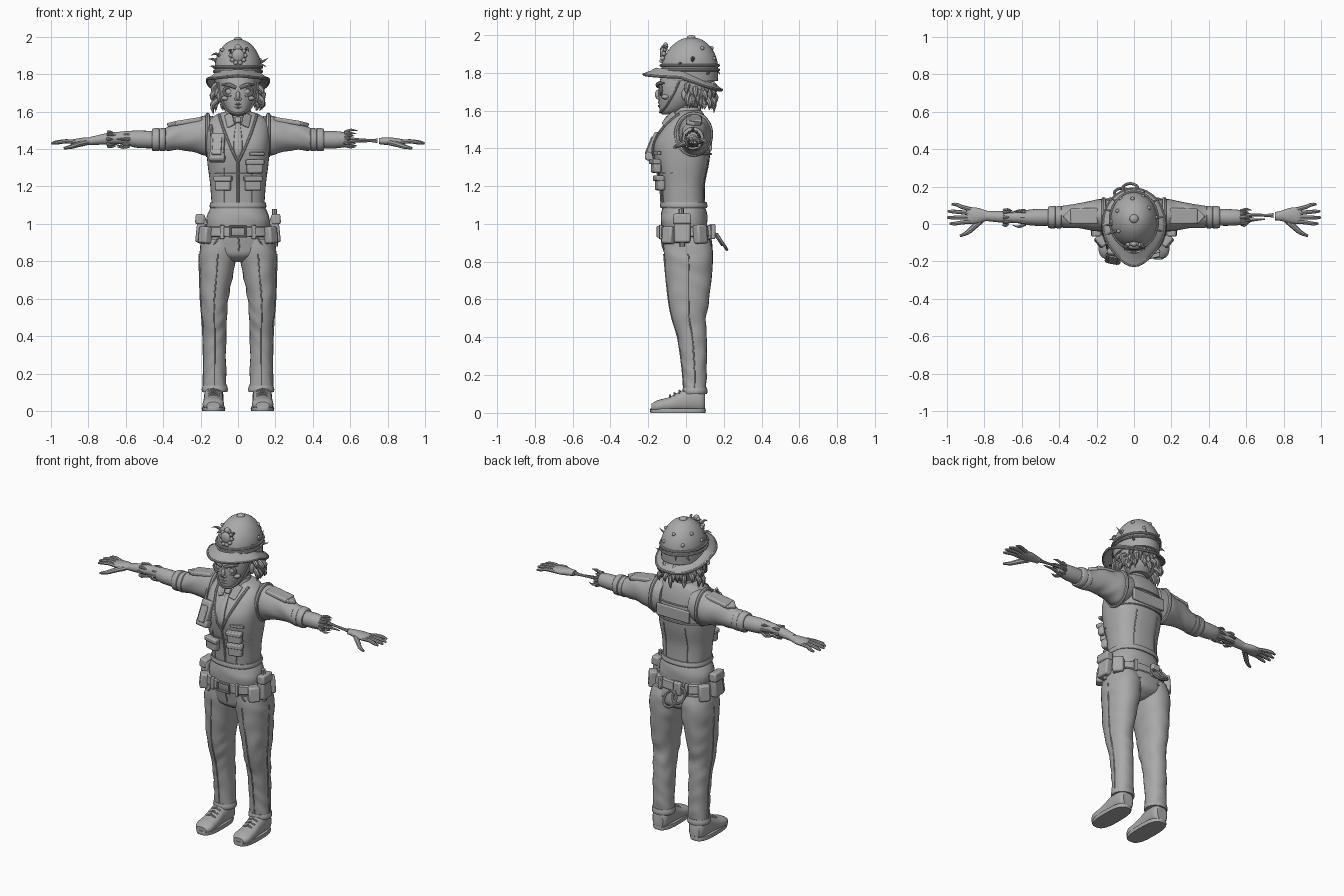
import bpy, bmesh, math, random
from mathutils import Vector, Matrix, Euler

random.seed(4)
grey = bpy.data.materials.new("clay_grey")
grey.diffuse_color = (0.4, 0.4, 0.4, 1)


def finish(name, bm, mirror=False, bevel=0):
    bmesh.ops.recalc_face_normals(bm, faces=bm.faces)
    me = bpy.data.meshes.new(name)
    bm.to_mesh(me)
    bm.free()
    me.materials.append(grey)
    ob = bpy.data.objects.new(name, me)
    bpy.context.collection.objects.link(ob)
    if bevel:
        m = ob.modifiers.new("bevel", 'BEVEL')
        m.width, m.segments = bevel, 2
    if mirror:
        ob.modifiers.new("mirror", 'MIRROR').use_mirror_merge = False
    return ob


def dense(pts, k):
    """Smooth interpolation through a list of tuples."""
    out = []
    for i in range(len(pts) - 1):
        p = [pts[max(i - 1, 0)], pts[i], pts[i + 1], pts[min(i + 2, len(pts) - 1)]]
        for j in range(k):
            t = j / k
            out.append(tuple(0.5 * (2*b + (c-a)*t + (2*a-5*b+4*c-d)*t*t + (3*b-a-3*c+d)*t**3)
                             for a, b, c, d in zip(*p)))
    return out + [tuple(pts[-1])]


def skin(name, rings, mirror=False, caps=True, closed=False):
    bm = bmesh.new()
    vs = [[bm.verts.new(p) for p in r] for r in rings]
    n = len(vs[0])
    for a, b in zip(vs, vs[1:] + (vs[:1] if closed else [])):
        for i in range(n):
            bm.faces.new((a[i], a[(i+1) % n], b[(i+1) % n], b[i]))
    if caps and not closed:
        bm.faces.new(vs[0])
        bm.faces.new(vs[-1])
    return finish(name, bm, mirror)


def loft(name, rings, axis='z', n=28, e=2.0, k=4, wrinkle=0, mirror=False):
    """Rings are (position on axis, centre u, centre v, radius u, radius v)."""
    out = []
    for a, cu, cv, ru, rv in dense(rings, k):
        ring = []
        for i in range(n):
            t = math.tau * i / n
            c, s = math.cos(t), math.sin(t)
            f = wrinkle * math.sin(55*a + 2.5*math.sin(2*t + 9*a)) * (0.6 + 0.4*math.sin(3*t + 17*a))
            u = cu + (ru + f) * math.copysign(abs(c)**(2/e), c)
            v = cv + (rv + f) * math.copysign(abs(s)**(2/e), s)
            ring.append({'z': (u, v, a), 'x': (a, u, v), 'y': (u, a, v)}[axis])
        out.append(ring)
    return skin(name, out, mirror)


def box(name, c, size, rot=(0, 0, 0), bevel=0.006, mirror=False):
    bm = bmesh.new()
    m = Matrix.LocRotScale(Vector(c), Euler([math.radians(a) for a in rot]), Vector(size))
    bmesh.ops.create_cube(bm, size=1, matrix=m)
    return finish(name, bm, mirror, bevel)


def wire(name, paths, r=0.005, mirror=False, cyclic=False, k=1):
    """Round cords; a fourth value on a point scales its thickness."""
    cu = bpy.data.curves.new(name, 'CURVE')
    cu.dimensions, cu.bevel_depth, cu.bevel_resolution, cu.use_fill_caps = '3D', r, 2, True
    for path in paths:
        pts = dense([tuple(p) + (1,) if len(p) == 3 else tuple(p) for p in path], k)
        s = cu.splines.new('POLY')
        s.points.add(len(pts) - 1)
        for q, p in zip(s.points, pts):
            q.co, q.radius = (p[0], p[1], p[2], 1), max(p[3], 0.02)
        s.use_cyclic_u = cyclic
    cu.materials.append(grey)
    ob = bpy.data.objects.new(name, cu)
    bpy.context.collection.objects.link(ob)
    bpy.ops.object.select_all(action='DESELECT')
    ob.select_set(True)
    bpy.context.view_layer.objects.active = ob
    bpy.ops.object.convert(target='MESH')
    ob = bpy.context.view_layer.objects.active
    if mirror:
        ob.modifiers.new("mirror", 'MIRROR').use_mirror_merge = False
    return ob


def balls(name, items, mirror=False):
    bm = bmesh.new()
    for c, r in items:
        m = Matrix.LocRotScale(Vector(c), None, Vector(r))
        bmesh.ops.create_uvsphere(bm, u_segments=14, v_segments=8, radius=1, matrix=m)
    return finish(name, bm, mirror)


def arc(c, ru, rv, axis, n=24, a0=0, a1=math.tau):
    pts = []
    for i in range(n):
        t = a0 + (a1 - a0) * i / n
        u, v = ru*math.cos(t), rv*math.sin(t)
        d = {'x': (0, u, v), 'y': (u, 0, v), 'z': (u, v, 0)}[axis]
        pts.append(tuple(p + q for p, q in zip(c, d)))
    return pts


# torso vest, with a lookup for its surface
VEST = [(1.08, 0, -.012, .14, .115), (1.13, 0, -.015, .143, .115), (1.22, 0, -.018, .15, .12),
        (1.32, 0, -.02, .163, .142), (1.42, 0, -.02, .17, .15), (1.5, 0, -.005, .17, .125),
        (1.55, 0, .01, .155, .097), (1.585, 0, .02, .115, .072), (1.60, 0, .02, .07, .06)]


def surf(x, z, side=-1, off=0.0):
    _, _, cy, rx, ry = min(dense(VEST, 10), key=lambda r: abs(r[0] - z))
    return (x, cy + side * (ry * max(0, 1 - abs(x / rx)**2.5)**0.4 + off), z)


loft("vest", VEST, e=2.5, n=40)
loft("vest_hem", [(1.085, 0, -.012, .148, .122), (1.095, 0, -.012, .152, .126), (1.115, 0, -.013, .148, .122)], n=40, e=2.4)
loft("shirt_waist", [(.97, 0, -.01, .168, .12), (1.02, 0, -.01, .17, .124), (1.06, 0, -.01, .158, .12),
                     (1.1, 0, -.012, .138, .11)], e=2.3, wrinkle=.002)
wire("vest_neck_edge", [[surf(x, z) for x, z in ((.1, 1.58), (.085, 1.53), (.06, 1.46), (.025, 1.38), (.006, 1.34))]], .008, True, k=4)
wire("vest_zip", [[surf(0, 1.09 + .05*i) for i in range(6)]], .007)
wire("vest_seams", [[surf(.075, 1.1 + .04*i) for i in range(6)], [surf(.075, 1.1 + .04*i, 1) for i in range(7)],
                    [surf(.03*i, 1.27) for i in range(6)]], .003, True)
wire("vest_armhole", [arc((.162, .04, 1.475), .092, .108, 'x')], .012, True, True)
box("back_panel", surf(0, 1.425, 1), (.23, .016, .075))
wire("back_panel_trim", [[surf(-.15 + .03*i, z, 1, .004) for i in range(11)] for z in (1.37, 1.48)], .005)
# vest pockets, radio and name strip
for i, (x, z, w, h) in enumerate([(-.08, 1.215, .085, .075), (.08, 1.215, .085, .075), (.09, 1.305, .085, .07)]):
    p = surf(x, z)
    turn = 14 if x > 0 else -14
    box("pocket_%d" % i, (x, p[1] - .012, z), (w, .04, h), (0, 0, turn), .01)
    box("pocket_flap_%d" % i, (x, p[1] - .02, z + h*.36), (w + .012, .04, h*.38), (0, 0, turn))
box("name_strip", surf(.1, 1.375), (.08, .02, .018), (0, 0, 15), .003)
box("radio", (-.11, -.168, 1.41), (.075, .045, .155), (-22, 0, -10), .01)
box("radio_face", (-.113, -.192, 1.415), (.05, .012, .1), (-22, 0, -10), .004)
box("radio_pouch", (-.112, -.185, 1.355), (.085, .05, .045), (-22, 0, -10), .01)
wire("radio_aerial", [[(-.14, -.13, 1.47), (-.145, -.1, 1.53)]], .009)

# neck, shirt collar and tie
loft("neck", [(1.5, 0, .01, .065, .065), (1.58, 0, .005, .055, .06), (1.66, 0, 0, .055, .06)])
loft("collar", [(1.555, 0, .01, .085, .08), (1.585, 0, .005, .075, .075), (1.615, 0, .01, .066, .07)], n=24)
box("collar_point", (.045, -.09, 1.555), (.045, .014, .09), (-35, 28, 20), .005, True)
box("tie_knot", (0, -.1, 1.555), (.032, .025, .035), (-35, 0, 0), .007)
loft("tie", [(z, 0, surf(0, z)[1], w, .011) for z, w in ((1.545, .011), (1.47, .021), (1.40, .024), (1.36, .008))], e=3, n=12)

# trousers
loft("hips", [(.795, 0, .01, .03, .07), (.83, 0, .012, .15, .12), (.88, 0, .01, .197, .13),
              (.94, 0, 0, .187, .13), (.99, 0, -.008, .172, .122)], e=2.2, n=36)
LEG = [(.92, .1, .005, .092, .122), (.84, .108, .013, .1, .13), (.75, .114, .015, .092, .124),
       (.6, .126, .015, .075, .108), (.5, .126, .016, .067, .09), (.4, .125, .033, .062, .077),
       (.25, .124, .044, .06, .066), (.14, .124, .047, .062, .06), (.1, .124, .047, .064, .061)]
loft("trouser_leg", LEG, e=2.2, k=7, wrinkle=.0025, mirror=True)
wire("trouser_crease", [[(c, y - r, z) for z, c, y, _, r in LEG[1:]], [(c + r, y, z) for z, c, y, r, _ in LEG[1:]]], .004, True, k=3)
loft("trouser_hem", [(.1, .124, .047, .067, .064), (.115, .124, .047, .07, .067), (.135, .124, .047, .065, .063)], mirror=True)
wire("fly_seam", [[(0, -.132, .94), (.006, -.124, .88), (0, -.1, .83)]], .004, k=3)
wire("trouser_pocket", [[(.1, -.118, .93), (.13, -.112, .89), (.185, -.05, .85)], [(.06, .135, .88), (.13, .125, .875)]], .004, True, k=3)

# belt and gear
loft("belt", [(.93, 0, -.004, .189, .136), (.935, 0, -.004, .194, .14), (.98, 0, -.006, .187, .137), (.985, 0, -.006, .18, .13)], e=2.3, n=40, k=1)
wire("belt_buckle", [[(-.04, -.148, .932), (.04, -.148, .932), (.04, -.148, .985), (-.04, -.148, .985)]], .008, cyclic=True)
box("belt_loop", (.085, -.132, .957), (.022, .02, .075), (0, 0, 10), .004, True)
box("belt_loop_back", (.09, .125, .957), (.022, .02, .075), (0, 0, -10), .004, True)
box("side_pouch", (.2, -.02, .97), (.045, .085, .14), (0, -6, 0), .01, True)
box("side_pouch_flap", (.203, -.02, 1.025), (.05, .095, .055), (0, -6, 0), .01, True)
box("front_pouch", (.175, -.09, .94), (.05, .065, .09), (0, -6, -40), .01, True)
box("hip_pouch", (.18, .075, .945), (.05, .065, .1), (0, -4, 40), .01, True)
wire("baton", [[(.2, -.02, .88), (.195, -.025, 1.08)]], .014)
box("cuff_strap", (-.04, .14, .96), (.05, .03, .08))
wire("handcuffs", [[(x + .04*math.cos(t), y + .026*math.sin(t), z + .04*math.sin(t)*-1) for t in
                   [math.tau*i/20 for i in range(20)]] for x, y, z in ((-.065, .165, .93), (-.02, .19, .905))], .008, cyclic=True)

# shoes
loft("shoe", [(.1, .128, .06, .035, .05), (.08, .128, .065, .05, .065), (.03, .13, .07, .052, .068), (-.03, .131, .058, .051, .056),
              (-.09, .132, .043, .055, .04), (-.15, .132, .035, .056, .032), (-.183, .132, .028, .035, .02)], 'y', e=2.3, mirror=True)
loft("shoe_sole", [(0, .131, -.043, .06, .145), (.012, .131, -.043, .063, .148), (.024, .131, -.043, .06, .145)], e=2.8, mirror=True, k=1)
wire("shoe_laces", [[(.1, y, z - .012), (.131, y, z + .004), (.16, y, z - .012)] for y, z in
                    ((-.01, .124), (-.035, .113), (-.06, .1), (-.085, .088))], .006, True)

# sleeves
loft("sleeve", [(.1, .045, 1.48, .08, .095), (.17, .047, 1.472, .087, .106), (.23, .045, 1.472, .078, .09),
                (.31, .043, 1.47, .066, .075), (.39, .038, 1.452, .056, .06), (.43, .037, 1.45, .05, .052)],
     'x', k=6, wrinkle=.0025, mirror=True)
for i, (a, b) in enumerate(((.385, .422), (.418, .46))):
    loft("sleeve_cuff_%d" % i, [(a, .037, 1.452, .05, .052), (a + .005, .037, 1.452, .06, .062),
                                (b - .005, .036, 1.45, .058, .06), (b, .036, 1.45, .05, .052)], 'x', k=2, mirror=True)
box("shoulder_tab", (.265, .042, 1.548), (.15, .085, .026), (0, 9, 0), .008, True)
box("shoulder_tab_tip", (.34, .04, 1.533), (.058, .058, .022), (0, 10, 45), .006, True)

# forearms: one whole, one torn down to the bones
loft("forearm_whole", [(-.44, .036, 1.45, .045, .046), (-.54, .035, 1.453, .044, .046), (-.62, .036, 1.46, .032, .034),
                       (-.7, .038, 1.455, .031, .03), (-.79, .042, 1.443, .026, .022)], 'x', n=20)
loft("forearm_torn", [(.44, .036, 1.45, .045, .046), (.52, .035, 1.45, .044, .046), (.575, .035, 1.45, .038, .038),
                      (.6, .035, 1.45, .022, .022)], 'x', n=20)
wire("arm_bones", [[(.58, .05, 1.455, 1), (.65, .048, 1.45, .7), (.72, .046, 1.445, .8), (.745, .046, 1.445, 1.2)],
                   [(.58, .02, 1.44, 1), (.64, .022, 1.443, .7), (.7, .026, 1.44, .3)]], .011, k=3)
shreds = []
for x0, d, n in ((.57, 1, 12), (-.58, -1, 8), (-.7, 1, 8)):
    for i in range(n):
        t = math.tau * i / n
        L, q = random.uniform(.03, .075), random.uniform(.9, 1.5)
        c, s = .036*math.cos(t), .036*math.sin(t)
        shreds.append([(x0, .036 + c, 1.453 + s, 1), (x0 + d*L*.5, .036 + c*q, 1.453 + s*q, .8),
                       (x0 + d*L, .036 + c*q*.8, 1.453 + s*q*.9, .05)])
wire("torn_skin", shreds, .009, k=2)

# hands
loft("palm", [(.755, .042, 1.443, .022, .017), (.79, .044, 1.442, .028, .02), (.83, .045, 1.44, .04, .021),
              (.87, .045, 1.438, .045, .017), (.893, .046, 1.437, .042, .012)], 'x', n=18, mirror=True)
wire("fingers", [[(.87, y, 1.438, 1), (.92, (y + t)/2, 1.442, .95), (e - .025, t - .001, 1.436, .85), (e, t, 1.43, .5)]
                 for y, t, e in ((.078, .105, .975), (.057, .068, .995), (.034, .035, .998), (.013, .003, .985))], .0115, True, k=3)
wire("thumb", [[(.81, .025, 1.435, 1.2), (.855, -.015, 1.425, 1.15), (.89, -.045, 1.413, .95), (.93, -.064, 1.405, .5)]], .013, True, k=3)

# head and face
loft("head", [(1.578, 0, -.095, .025, .03), (1.595, 0, -.08, .05, .058), (1.63, 0, -.058, .074, .085), (1.68, 0, -.04, .094, .106),
              (1.74, 0, -.025, .102, .118), (1.82, 0, 0, .1, .12)], e=2.2)
wire("eye_sockets", [arc((.045, -.133, 1.708), .031, .023, 'y')], .008, True, True)
balls("eyes", [((.045, -.126, 1.706), (.021, .015, .018))], True)
wire("brows", [[(.01, -.15, 1.727, 1), (.045, -.147, 1.742, 1.2), (.085, -.118, 1.745, .6)]], .009, True, k=3)
balls("cheekbones", [((.066, -.108, 1.672), (.024, .022, .014))], True)
balls("nose", [((0, -.148, 1.685), (.012, .016, .026)), ((.012, -.147, 1.667), (.008, .011, .008)), ((-.012, -.147, 1.667), (.008, .011, .008))])
wire("lips", [[(-.037, -.122, z), (0, -.142, z + d), (.037, -.122, z)] for z, d in ((1.635, .008), (1.631, -.007))], .007, k=4)
balls("ears", [((.1, .0, 1.685), (.012, .024, .035))], True)
wire("chin_strap", [[(.108, -.03, 1.77), (.098, -.06, 1.70), (.074, -.1, 1.63), (.04, -.127, 1.597), (0, -.138, 1.59)]], .006, True, k=4)

# hair
loft("hair", [(1.62, 0, .045, .06, .055), (1.66, 0, .05, .092, .085), (1.72, 0, .045, .113, .105), (1.79, 0, .035, .118, .115)])
tufts = []
for i in range(54):
    t, z = random.uniform(-.35, math.pi + .35), random.uniform(1.66, 1.76)
    c, s = math.cos(t), math.sin(t)
    f = random.uniform(1.05, 1.25)
    tufts.append([(.1*c, .04 + .09*s, z, 1), (.112*c*f, .04 + .1*s*f, z - .03, .9),
                  (.107*c*f, .04 + .098*s*f, z - random.uniform(.055, .085), .05)])
wire("hair_tufts", tufts, .015, k=3)

# helmet
loft("helmet_dome", [(1.755, 0, .022, .122, .146), (1.83, 0, .02, .125, .15), (1.885, 0, .022, .117, .137), (1.935, 0, .025, .092, .106),
                     (1.97, 0, .027, .058, .065), (1.985, 0, .028, .025, .028)], n=40)
balls("helmet_knob", [((0, .028, 1.983), (.024, .024, .017))])


def brim_ring(f, dz):
    ring = []
    for i in range(48):
        t = math.tau * i / 48
        y = .0 + .19 * f * math.sin(t) - .035 * max(0, -math.sin(t))**6 * f
        ring.append((.166 * f * math.cos(t), y, 1.797 - .38 * max(0, y + .03) - .016 * abs(math.cos(t)) * f + dz))
    return ring


skin("helmet_brim", [brim_ring(f, d) for f, d in ((.7, .03), (.85, .012), (.98, .002), (1, -.006), (.98, -.012), (.85, -.004), (.7, .01))], closed=True)
wire("brim_edge", [brim_ring(.99, -.005)], .008, cyclic=True)
wire("helmet_band", [arc((0, .02, z), .127, .152, 'z', 36) for z in (1.815, 1.838)], .008, cyclic=True)
# badge with a starred rim
balls("badge", [((0, -.122, 1.9), (.034, .016, .036)), ((0, -.108, 1.942), (.018, .014, .018))] +
      [((.038*math.cos(t), -.117 + .012*math.sin(t), 1.9 + .04*math.sin(t)), (.012, .012, .012)) for t in [math.tau*i/10 for i in range(10)]])
balls("helmet_rivets", [((.122*math.cos(t)*f, .022 + .142*math.sin(t)*f, z), (.011, .011, .011)) for t, z, f in
                        [(a + b, z, f) for a in (.1, 1.15, 2.2, 3.2) for b, z, f in ((0, 1.875, .97), (.5, 1.93, .8))]])
twigs = []
for t, z in ((.1, 1.86), (-.35, 1.84), (3.3, 1.87), (3.6, 1.9), (2.8, 1.83), (-1.2, 1.93), (-1.9, 1.92), (1.2, 1.82), (1.9, 1.8), (.7, 1.79), (2.4, 1.79)):
    c, s = math.cos(t), math.sin(t)
    twigs.append([(.11*c, .02 + .13*s, z, 1), (.135*c, .02 + .153*s, z + .01, .8),
                  (.165*c, .02 + .17*s, z + random.uniform(-.02, .035), .05)])
wire("helmet_twigs", twigs, .008, k=3)

# smooth shading with kept edges
for ob in bpy.context.scene.objects:
    ob.select_set(True)
bpy.context.view_layer.objects.active = bpy.context.scene.objects[0]
bpy.ops.object.shade_smooth_by_angle(angle=math.radians(40))
